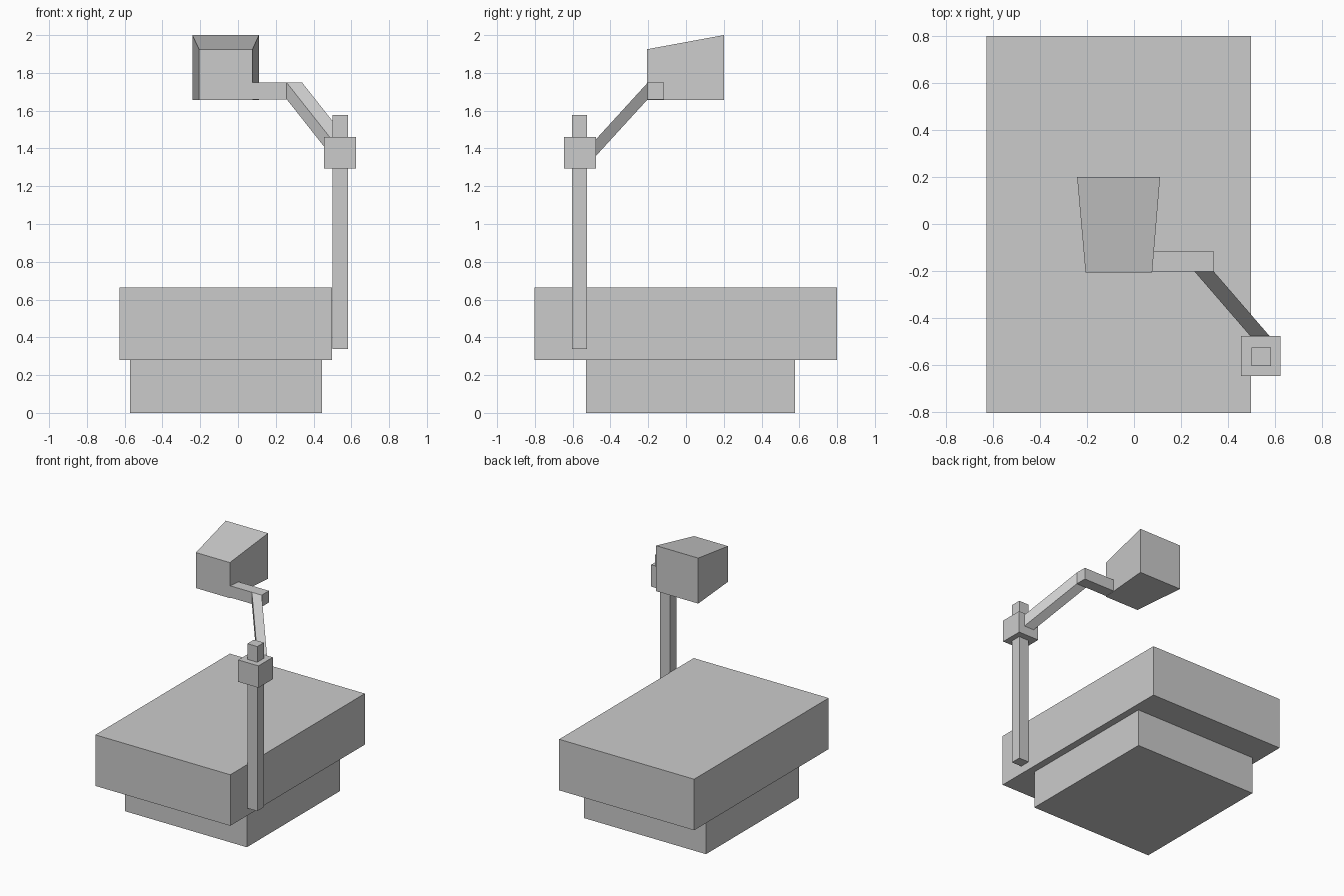
import bpy

default = bpy.data.objects.get("Cube")
if default:
    bpy.data.objects.remove(default, do_unlink=True)

# Single grey paint
GREY = (0.6, 0.6, 0.6, 1.0)
grey = bpy.data.materials.new("plain_grey")
grey.use_nodes = True
grey.diffuse_color = GREY
grey.node_tree.nodes["Principled BSDF"].inputs["Base Color"].default_value = GREY


def loft(name, front, back):
    """Solid between two xz rectangles, each given as (y, x0, x1, z0, z1)."""
    verts = []
    for y, x0, x1, z0, z1 in (front, back):
        verts += [(x0, y, z0), (x1, y, z0), (x1, y, z1), (x0, y, z1)]
    faces = [(0, 1, 2, 3), (7, 6, 5, 4)]
    faces += [(i, i + 4, (i + 1) % 4 + 4, (i + 1) % 4) for i in range(4)]
    mesh = bpy.data.meshes.new(name)
    mesh.from_pydata(verts, [], faces)
    mesh.materials.append(grey)
    obj = bpy.data.objects.new(name, mesh)
    bpy.context.collection.objects.link(obj)
    return obj


def box(name, x, y, z):
    return loft(name, (y[0], *x, *z), (y[1], *x, *z))


# Cabinet
box("base", (-0.572, 0.445), (-0.53, 0.578), (0, 0.28))
box("body", (-0.628, 0.498), (-0.803, 0.8), (0.28, 0.665))

# Column with sliding clamp
box("post", (0.5, 0.583), (-0.603, -0.525), (0.337, 1.578))
box("clamp", (0.455, 0.624), (-0.647, -0.477), (1.295, 1.46))

# Arm: sloping link, then a level bar into the head
loft("sloping_arm", (-0.477, 0.495, 0.577, 1.36, 1.448),
     (-0.203, 0.258, 0.34, 1.66, 1.748))
box("level_arm", (0.06, 0.34), (-0.203, -0.117), (1.66, 1.748))

# Head: small front, larger back, level underside
loft("head", (-0.207, -0.206, 0.077, 1.657, 1.925),
     (0.2, -0.242, 0.111, 1.657, 2.0))
